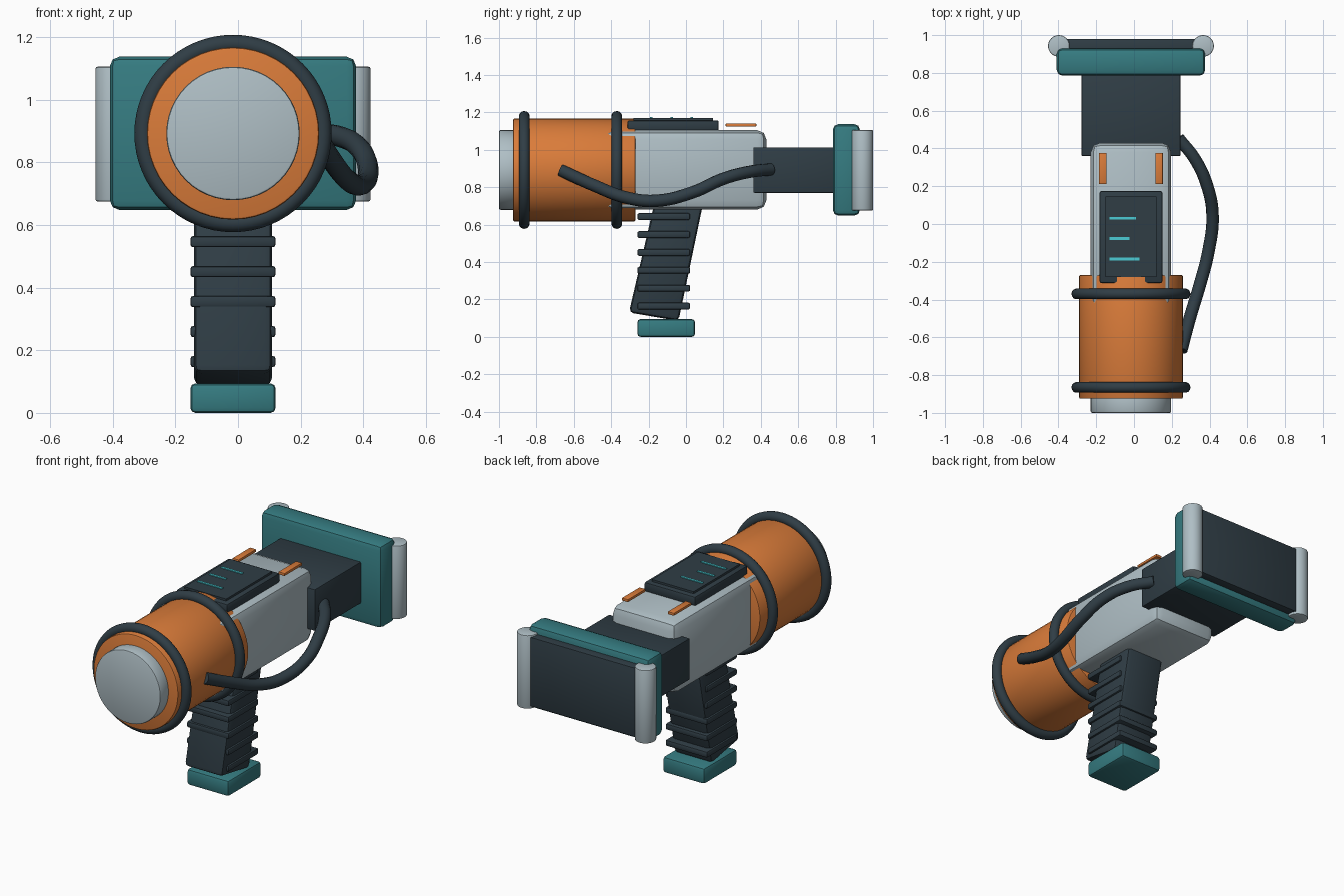
import bpy, math
from mathutils import Vector

if "Cube" in bpy.data.objects:
    bpy.data.objects.remove(bpy.data.objects["Cube"])

CX = -0.016          # lateral centre of the main body
AXIS_Z = 0.892       # height of the barrel axis


def material(name, rgb):
    m = bpy.data.materials.new(name)
    m.diffuse_color = (*rgb, 1)
    m.use_nodes = True
    m.node_tree.nodes["Principled BSDF"].inputs["Base Color"].default_value = m.diffuse_color
    return m


ORANGE = material("orange", (0.70, 0.20, 0.042))
DARK = material("dark slate", (0.029, 0.047, 0.060))
TEAL = material("teal", (0.036, 0.200, 0.220))
GREY = material("light grey", (0.43, 0.52, 0.56))
CYAN = material("cyan", (0.07, 0.60, 0.66))


def finish(name, mat, bevel=0.0, segments=2, angle=35):
    ob = bpy.context.object
    ob.name = name
    ob.data.materials.append(mat)
    if bevel:
        b = ob.modifiers.new("bevel", 'BEVEL')
        b.width, b.segments, b.limit_method = bevel, segments, 'ANGLE'
        b.angle_limit = math.radians(40)
        bpy.ops.object.modifier_apply(modifier="bevel")
    bpy.ops.object.shade_smooth_by_angle(angle=math.radians(angle))
    return ob


def box(name, mat, x, y, z, bevel=0.0, segments=2):
    """Box given by its (min, max) range on each axis."""
    lo, hi = Vector((x[0], y[0], z[0])), Vector((x[1], y[1], z[1]))
    bpy.ops.mesh.primitive_cube_add(size=1, location=(lo + hi) / 2)
    bpy.context.object.scale = hi - lo
    bpy.ops.object.transform_apply(location=False, rotation=False, scale=True)
    return finish(name, mat, bevel, segments)


def barrel_cylinder(name, mat, radius, y0, y1, bevel):
    bpy.ops.mesh.primitive_cylinder_add(
        vertices=48, radius=radius, depth=y1 - y0,
        location=(CX, (y0 + y1) / 2, AXIS_Z), rotation=(math.pi / 2, 0, 0))
    return finish(name, mat, bevel)


# Barrel, lens and rubber rings
barrel_cylinder("barrel", ORANGE, 0.275, -0.925, -0.27, 0.008)
barrel_cylinder("front_lens", GREY, 0.213, -1.0, -0.90, 0.008)
for i, y in enumerate((-0.865, -0.37)):
    bpy.ops.mesh.primitive_torus_add(
        major_radius=0.286, minor_radius=0.029, major_segments=64,
        minor_segments=14, location=(CX, y, AXIS_Z),
        rotation=(math.pi / 2, 0, 0))
    finish(f"barrel_ring_{i + 1}", DARK, angle=60)

# Body and rear neck
box("body", GREY, (CX - 0.213, CX + 0.213), (-0.45, 0.43), (0.68, 1.105), 0.05)
box("rear_neck", DARK, (CX - 0.262, CX + 0.262), (0.36, 0.80), (0.77, 1.013), 0.006)

# Rear display with side rollers
box("display_frame", TEAL, (CX - 0.393, CX + 0.393), (0.785, 0.93),
    (0.648, 1.137), 0.03)
box("display_screen", DARK, (CX - 0.375, CX + 0.375), (0.90, 0.98),
    (0.69, 1.095), 0.005)
for side, name in ((-1, "left"), (1, "right")):
    bpy.ops.mesh.primitive_cylinder_add(
        vertices=32, radius=0.057, depth=0.43,
        location=(CX + side * 0.382, 0.943, 0.89))
    finish(f"display_roller_{name}", GREY, 0.006)

# Slanted grip: sheared side profile extruded across
w = 0.125
profile = ((-0.305, 0.13), (-0.04, 0.085), (0.095, 0.73), (-0.165, 0.73))
verts = [(CX + s * w, y, z) for s in (-1, 1) for y, z in profile]
faces = [(3, 2, 1, 0), (4, 5, 6, 7)]
faces += [(i, (i + 1) % 4, (i + 1) % 4 + 4, i + 4) for i in range(4)]
mesh = bpy.data.meshes.new("grip")
mesh.from_pydata(verts, [], faces)
mesh.update()
grip = bpy.data.objects.new("grip", mesh)
bpy.context.collection.objects.link(grip)
bpy.ops.object.select_all(action='DESELECT')
grip.select_set(True)
bpy.context.view_layer.objects.active = grip
bpy.ops.object.mode_set(mode='EDIT')
bpy.ops.mesh.select_all(action='SELECT')
bpy.ops.mesh.normals_make_consistent(inside=False)
bpy.ops.object.mode_set(mode='OBJECT')
finish("grip", DARK, 0.024)

# Grip ribs and base
for i in range(6):
    z = 0.164 + i * 0.0957
    box(f"grip_rib_{i + 1}", DARK, (CX - 0.136, CX + 0.136), (-0.26, 0.022),
        (z - 0.018, z + 0.018), 0.009)
box("grip_base", TEAL, (CX - 0.136, CX + 0.136), (-0.26, 0.048), (0.0, 0.094), 0.016)

# Top control pad with readout lines
box("control_pad", DARK, (CX - 0.166, CX + 0.166), (-0.313, 0.175),
    (1.10, 1.157), 0.01)
box("control_panel", DARK, (CX - 0.135, CX + 0.135), (-0.28, 0.145), (1.15, 1.169))
for i, (y, x1) in enumerate(((0.03, 0.01), (-0.077, -0.023), (-0.185, 0.03))):
    box(f"readout_line_{i + 1}", CYAN, (-0.13, x1), (y - 0.007, y + 0.007),
        (1.166, 1.174))

# Orange indicator strips
for side, name in ((-1, "left"), (1, "right")):
    x = CX + side * 0.149
    box(f"indicator_strip_{name}", ORANGE, (x - 0.02, x + 0.02), (0.212, 0.376),
        (1.124, 1.14), 0.003)

# Side hose
path = ((0.25, -0.67, 0.89), (0.295, -0.50, 0.813), (0.352, -0.31, 0.742),
        (0.393, -0.15, 0.728), (0.416, 0.04, 0.774), (0.388, 0.20, 0.845),
        (0.325, 0.34, 0.882), (0.235, 0.455, 0.895))
curve = bpy.data.curves.new("hose", 'CURVE')
curve.dimensions = '3D'
curve.bevel_depth, curve.bevel_resolution = 0.033, 4
curve.resolution_u, curve.use_fill_caps = 8, True
spline = curve.splines.new('BEZIER')
spline.bezier_points.add(len(path) - 1)
for p, co in zip(spline.bezier_points, path):
    p.co = co
    p.handle_left_type = p.handle_right_type = 'AUTO'
hose = bpy.data.objects.new("hose", curve)
bpy.context.collection.objects.link(hose)
bpy.ops.object.select_all(action='DESELECT')
hose.select_set(True)
bpy.context.view_layer.objects.active = hose
bpy.ops.object.convert(target='MESH')
bpy.context.object.data.materials.clear()
finish("hose", DARK, angle=50)
